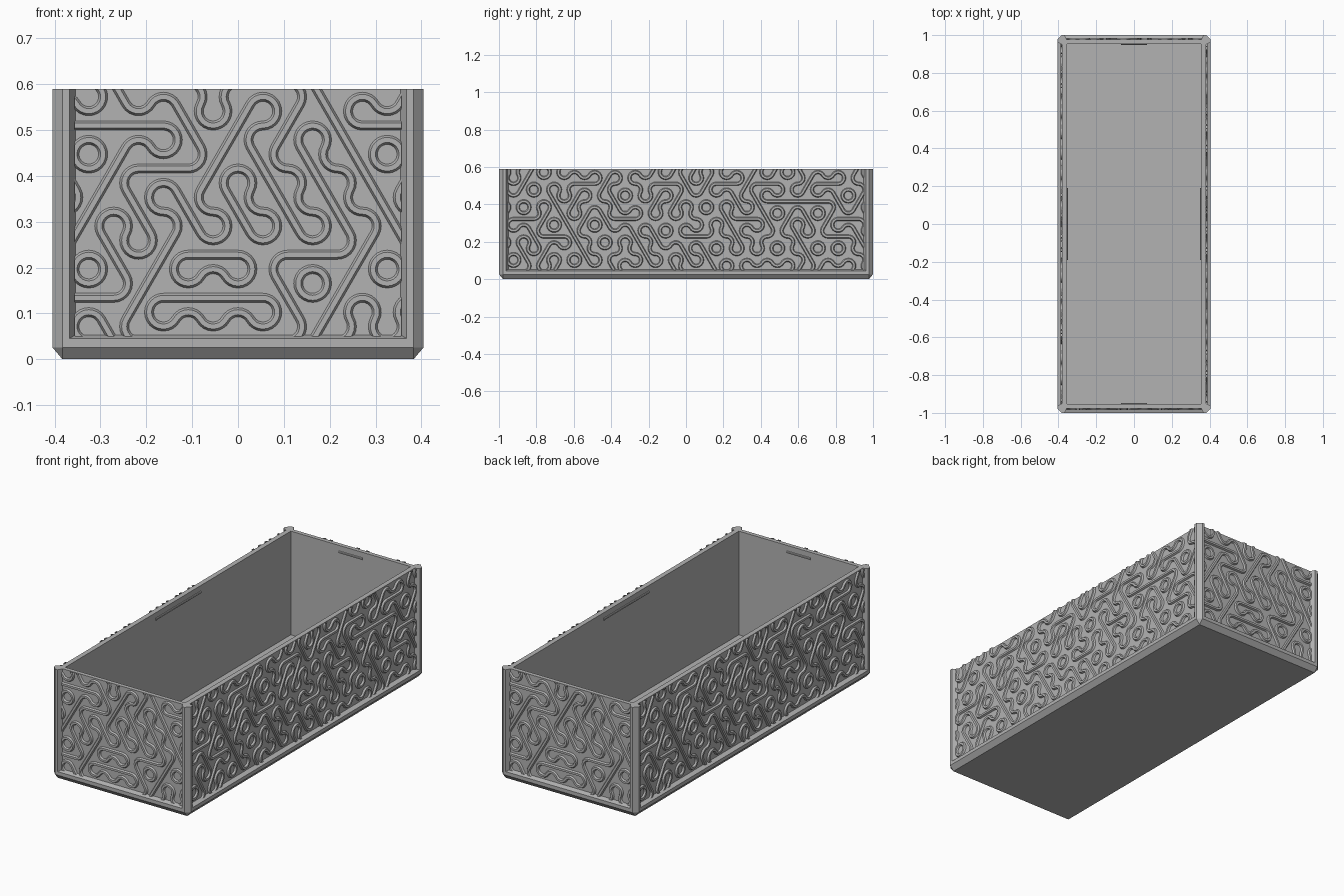
import bpy, bmesh, math, random
from mathutils import Vector, Matrix

cube = bpy.data.objects.get("Cube")
if cube:
    bpy.data.objects.remove(cube)

HX, HY, TOP = 0.405, 1.0, 0.59      # outer half sizes and rim height
PX, PY = 0.381, 0.976               # panel faces
IX, IY = 0.355, 0.954               # inner cavity
W = 0.1085                          # hexagon width in the relief
S = W / math.sqrt(3)                # hexagon side
Z0 = 0.04                           # centre of the lowest hexagon row

grey = bpy.data.materials.new("warm_grey")
grey.use_nodes = True
COLOR = (0.45, 0.45, 0.45, 1)
grey.diffuse_color = COLOR
grey.node_tree.nodes["Principled BSDF"].inputs["Base Color"].default_value = COLOR


def finish(bm, name, angle=0, smooth=False):
    """Turn a bmesh into a named object rotated about z."""
    bmesh.ops.transform(bm, matrix=Matrix.Rotation(angle, 4, "Z"), verts=bm.verts)
    mesh = bpy.data.meshes.new(name)
    bm.to_mesh(mesh)
    bm.free()
    mesh.materials.append(grey)
    ob = bpy.data.objects.new(name, mesh)
    bpy.context.collection.objects.link(ob)
    if smooth:
        bpy.ops.object.select_all(action="DESELECT")
        ob.select_set(True)
        bpy.context.view_layer.objects.active = ob
        bpy.ops.object.shade_smooth_by_angle(angle=math.radians(30))
    return ob


def loft(bm, rings):
    """Skin closed rings of equal length and cap both ends."""
    loops = [[bm.verts.new(p) for p in ring] for ring in rings]
    for a, b in zip(loops, loops[1:]):
        for i in range(len(a)):
            j = (i + 1) % len(a)
            bm.faces.new((a[i], a[j], b[j], b[i]))
    bm.faces.new(loops[0][::-1])
    bm.faces.new(loops[-1])
    bmesh.ops.remove_doubles(bm, verts=bm.verts, dist=1e-5)
    bmesh.ops.recalc_face_normals(bm, faces=bm.faces)


def octagon(x, y, c, z):
    """Rectangle with corners cut by c."""
    return [(x, c - y, z), (x, y - c, z), (x - c, y, z), (c - x, y, z),
            (-x, y - c, z), (-x, c - y, z), (c - x, -y, z), (x - c, -y, z)]


# Tray: chamfered foot, bottom rail, thin walls and the cavity
bm = bmesh.new()
loft(bm, [octagon(HX - 0.022, HY - 0.022, 0, 0),
          octagon(HX, HY, 0.022, 0.026),
          octagon(HX, HY, 0.022, 0.045),
          octagon(PX, PY, 0, 0.053),
          octagon(PX, PY, 0, TOP),
          octagon(IX, IY, 0, TOP),
          octagon(IX, IY, 0, 0.035)])
finish(bm, "tray")

# Corner posts with bevelled edges
POST = [(0.383, 1.0), (0.368, 1.0), (0.355, 0.976), (0.36, 0.96),
        (0.381, 0.95), (0.405, 0.963), (0.405, 0.978)]
for sx, side in ((1, "left"), (-1, "right")):
    for sy, end in ((1, "back"), (-1, "front")):
        bm = bmesh.new()
        loft(bm, [[(sx * x, sy * y, z) for x, y in POST] for z in (0.03, TOP)])
        finish(bm, f"{end}_{side}_post")

# Snap ridges just below the inner rim
for name, half, depth, turn in (("end", 0.07, IY, 0), ("side", 0.19, IX, 1)):
    for k in range(2):
        bm = bmesh.new()
        m = Matrix.Translation((0, depth, TOP - 0.035)) @ Matrix.Rotation(math.pi / 2, 4, "Y")
        bmesh.ops.create_cone(bm, cap_ends=True, segments=8, radius1=0.006,
                              radius2=0.006, depth=2 * half, matrix=m)
        finish(bm, f"{name}_snap_ridge_{k + 1}", (turn + 2 * k) * math.pi / 2)

# Relief tiles: corners (degrees) that carry an arc, and the straight run if any
TILES = {"A": ((90, 210, 330), None), "B": ((30, 150, 270), None),
         "H": ((90, 270), 0), "U": ((150, 330), 60), "D": ((30, 210), 120)}
OFFSETS = {30: (1, 1), 90: (0, 2), 150: (-1, 1), 210: (-1, -1), 270: (0, -2), 330: (1, -1)}


def polar(deg, r):
    return Vector((math.cos(math.radians(deg)), math.sin(math.radians(deg)))) * r


def tile_paths(centre, kind):
    """Centre lines of the three strands in one hexagon."""
    arcs, run = TILES[kind]
    for a in arcs:
        yield [centre + polar(a, S) + polar(a + 120 + 15 * i, S / 2) for i in range(9)]
    if run is not None:
        yield [centre - polar(run, W / 2), centre + polar(run, W / 2)]


def sweep(bm, path, depth):
    """Raised strand with sloped sides along a path on the panel."""
    rows = []
    for i, p in enumerate(path):
        t = (path[min(i + 1, len(path) - 1)] - path[max(i - 1, 0)]).normalized()
        if len(path) > 2 and i in (0, len(path) - 1):
            # Square strand ends to the hexagon edge
            k = 1 if i == 0 else -1
            t = Matrix.Rotation(math.radians(-7.5 * k), 2) @ t
        n = Vector((-t.y, t.x))
        rows.append([bm.verts.new((p.x + n.x * o, -depth - h, p.y + n.y * o))
                     for o, h in ((-0.0105, -0.001), (-0.0055, 0.009),
                                  (0.0055, 0.009), (0.0105, -0.001))])
    for a, b in zip(rows, rows[1:]):
        for j in range(3):
            bm.faces.new((a[j], b[j], b[j + 1], a[j + 1]))


def relief(name, rows, depth, half, angle):
    """Fill a panel with tiles, trim to its frame and turn it into place."""
    bm = bmesh.new()
    for r, row in enumerate(rows):
        for c, kind in enumerate(row):
            centre = Vector(((c - (len(row) - 1) / 2) * W, Z0 + 1.5 * S * r))
            for path in tile_paths(centre, kind):
                sweep(bm, path, depth)
    bmesh.ops.remove_doubles(bm, verts=bm.verts, dist=1e-4)
    for co, no in (((half, 0, 0), (1, 0, 0)), ((-half, 0, 0), (-1, 0, 0)),
                   ((0, 0, TOP), (0, 0, 1)), ((0, 0, 0.05), (0, 0, -1))):
        bmesh.ops.bisect_plane(bm, geom=bm.verts[:] + bm.edges[:] + bm.faces[:],
                               plane_co=co, plane_no=no, clear_outer=True)
    bmesh.ops.recalc_face_normals(bm, faces=bm.faces)
    for f in bm.faces:
        if f.normal.y > 0:
            f.normal_flip()
    finish(bm, name, angle, smooth=True)


# End panels: rows of tiles from the bottom up
END_ROWS = ["BDHHHUBU", "HUHHDUA", "UDUHAHUD", "UDDDDDD", "DUHUDDDU", "HHDUUDH", "BDHAHDHU"]

# Side panels: a seeded mix around chosen closed rings
RINGS = {(-15, 14), (-9, 8), (3, 4), (9, 4), (13, 4), (15, 4), (-6, 13), (13, 10)}
random.seed(7)
side_rows = []
for r in range(7):
    count = 18 if r % 2 == 0 else 19
    row = ""
    for c in range(count):
        need = [a for a, (dx, dz) in OFFSETS.items()
                if (2 * c - count + 1 + dx, 3 * r + dz) in RINGS]
        fits = [k for k in "ABHUD" if all(a in TILES[k][0] for a in need)]
        row += random.choice(fits or list("ABHUD"))
    side_rows.append(row)

for i, (name, rows, depth, half) in enumerate((
        ("front_relief", END_ROWS, PY, 0.357), ("left_relief", side_rows, PX, 0.952),
        ("back_relief", END_ROWS, PY, 0.357), ("right_relief", side_rows, PX, 0.952))):
    relief(name, rows, depth, half, i * math.pi / 2)
